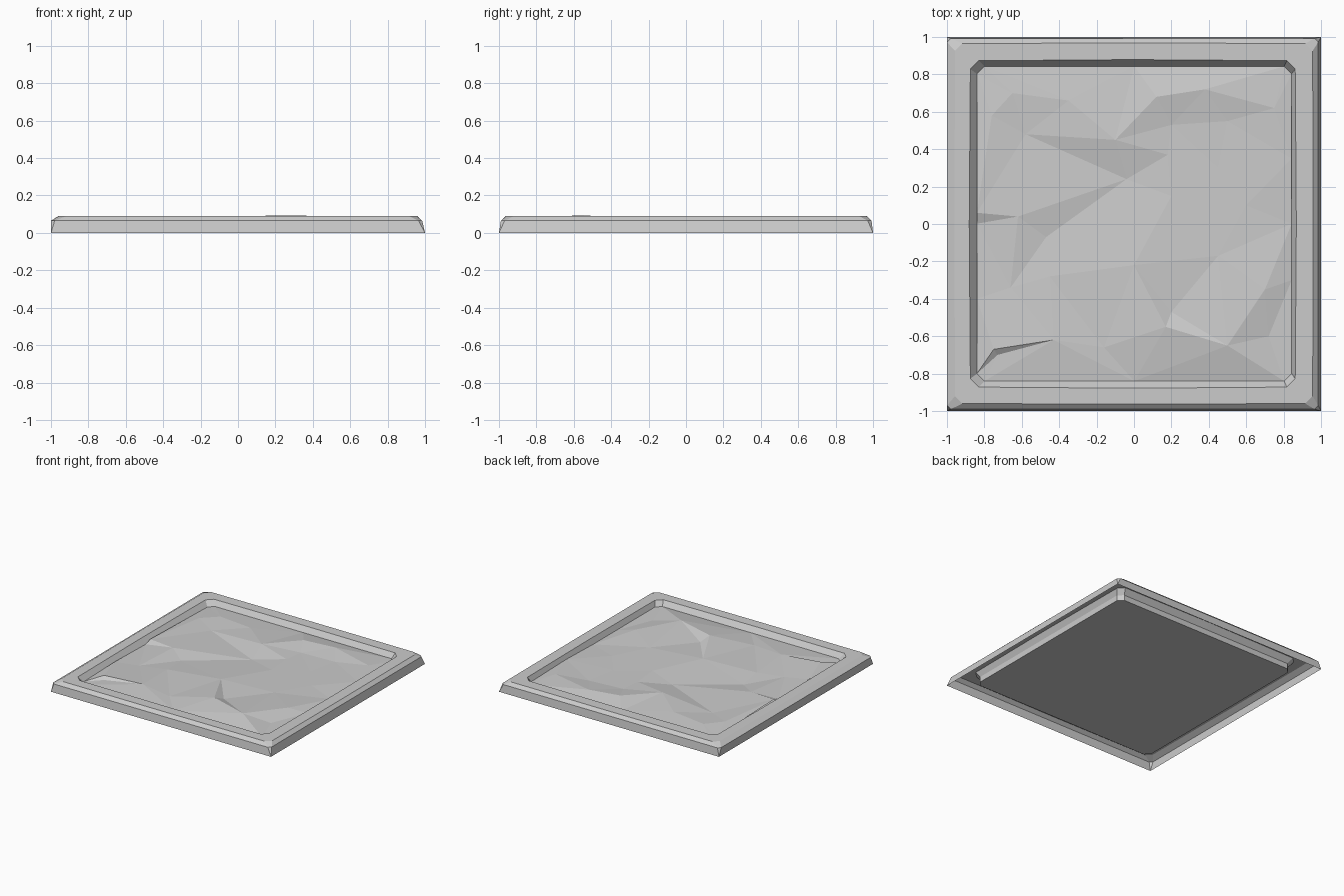
import bpy
import bmesh
from mathutils import Vector
from mathutils.geometry import delaunay_2d_cdt

default_cube = bpy.data.objects.get("Cube")
if default_cube:
    bpy.data.objects.remove(default_cube, do_unlink=True)

stone = bpy.data.materials.new("light_grey_stone")
stone.use_nodes = True
stone.diffuse_color = (0.6, 0.6, 0.6, 1)
stone.node_tree.nodes["Principled BSDF"].inputs["Base Color"].default_value = (0.6, 0.6, 0.6, 1)


def make_object(name, bm):
    mesh = bpy.data.meshes.new(name)
    bm.to_mesh(mesh)
    bm.free()
    mesh.materials.append(stone)
    obj = bpy.data.objects.new(name, mesh)
    bpy.context.collection.objects.link(obj)
    return obj


def corner_cut_ring(left, right, front, back, cut, bulge=0):
    """Counter-clockwise rectangle with cut corners and one point mid-side."""
    mid_x, mid_y = (left + right) / 2, (front + back) / 2
    return [
        (left + cut, front), (mid_x, front - bulge), (right - cut, front),
        (right, front + cut), (right + bulge, mid_y), (right, back - cut),
        (right - cut, back), (mid_x, back + bulge), (left + cut, back),
        (left, back - cut), (left - bulge, mid_y), (left, front + cut),
    ]


# Worn frame: an open shell lofted from the outer foot over the rim to the inner foot
frame_rings = [
    (corner_cut_ring(-1, 1, -1, 1, 0), 0),
    (corner_cut_ring(-1, 0.985, -0.99, 0.992, 0.02), 0.065),
    (corner_cut_ring(-0.957, 0.955, -0.96, 0.965, 0.04, 0.003), 0.09),
    (corner_cut_ring(-0.875, 0.862, -0.872, 0.873, 0.045, 0.006), 0.09),
    (corner_cut_ring(-0.84, 0.843, -0.84, 0.843, 0.04), 0.045),
    (corner_cut_ring(-0.84, 0.843, -0.84, 0.843, 0.04), 0),
]
bm = bmesh.new()
loops = [[bm.verts.new((x, y, z)) for x, y in ring] for ring, z in frame_rings]
for outer, inner in zip(loops, loops[1:]):
    for i in range(len(outer)):
        j = (i + 1) % len(outer)
        bm.faces.new((outer[i], outer[j], inner[j], inner[i]))
bmesh.ops.remove_doubles(bm, verts=bm.verts, dist=0.0001)
make_object("stone_frame", bm)

# Flat underside of the panel
bm = bmesh.new()
bm.faces.new([bm.verts.new((x, y, 0)) for x, y in reversed(frame_rings[-1][0])])
make_object("panel_underside", bm)

# Rough faceted panel: ridge and valley points as x, y in hundredths, z in thousandths
crags = [
    (-65, 70, 62), (-76, 58, 66), (-58, 48, 50), (-35, 66, 66),
    (-10, 45, 80), (12, 68, 82), (38, 72, 76), (50, 55, 54), (20, 53, 58),
    (75, 62, 66), (45, 30, 56), (18, 37, 60), (-4, 24, 46), (20, 15, 62),
    (60, 10, 58), (-47, -7, 42), (-62, 4, 66), (-45, -28, 56),
    (-66, -34, 54), (0, -22, 74), (45, -17, 64), (70, -35, 76),
    (20, -47, 60), (17, -55, 94), (50, -65, 90), (-16, -66, 58),
    (-43, -62, 70), (-75, -67, 76), (-73, -70, 54), (72, -60, 50),
]
edge_height = 0.05
rim = [(x, y, edge_height) for x, y in frame_rings[-1][0]]
rim += [(-0.84, 0.06, 0.07), (-0.84, -0.4, 0.06), (0.843, 0.35, 0.06), (0.843, -0.3, 0.05)]
points = [Vector(p) for p in rim]
points += [Vector((x / 100, y / 100, z / 1000)) for x, y, z in crags]
flat, _, triangles, origins, _, _ = delaunay_2d_cdt([p.xy for p in points], [], [], 0, 0.0001)
bm = bmesh.new()
verts = [bm.verts.new((p.x, p.y, points[o[0]].z)) for p, o in zip(flat, origins)]
for triangle in triangles:
    bm.faces.new([verts[i] for i in triangle])
for face in bm.faces:
    face.normal_update()
    if face.normal.z < 0:
        face.normal_flip()
make_object("rough_stone_panel", bm)
